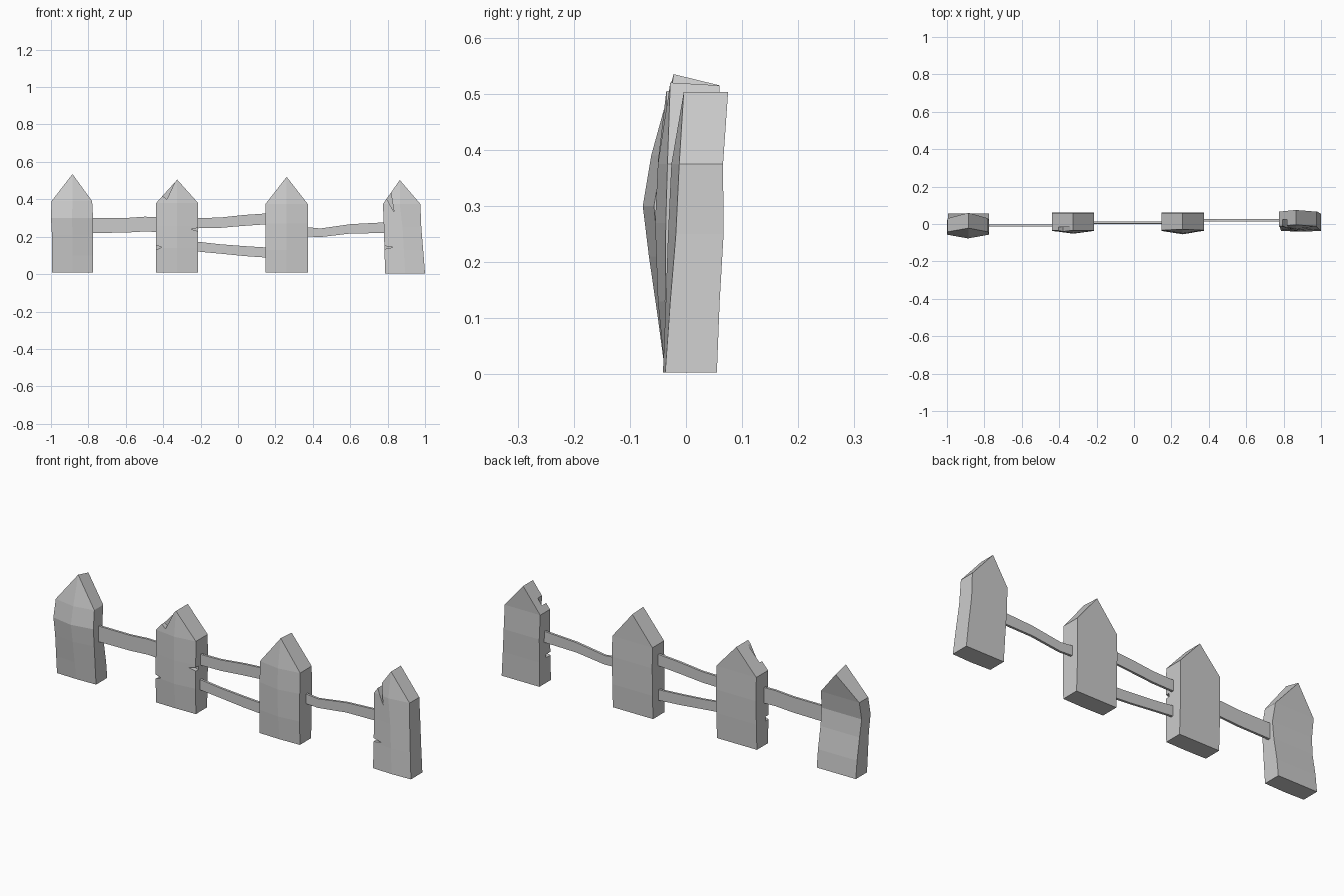
import bpy, bmesh

cube = bpy.data.objects.get("Cube")
if cube:
    bpy.data.objects.remove(cube, do_unlink=True)

stone = bpy.data.materials.new("grey_stone")
stone.use_nodes = True
COLOUR = (0.6, 0.6, 0.6, 1)
stone.diffuse_color = COLOUR
stone.node_tree.nodes["Principled BSDF"].inputs["Base Color"].default_value = COLOUR


def finish(name, bm):
    bmesh.ops.recalc_face_normals(bm, faces=bm.faces)
    mesh = bpy.data.meshes.new(name)
    bm.to_mesh(mesh)
    bm.free()
    mesh.materials.append(stone)
    obj = bpy.data.objects.new(name, mesh)
    bpy.context.collection.objects.link(obj)
    return obj


def loft(bm, rings):
    """Skin neighbouring rings with quads and return the vertex rings."""
    rows = [[bm.verts.new(p) for p in ring] for ring in rings]
    for low, high in zip(rows, rows[1:]):
        n = len(low)
        for i in range(n):
            j = (i + 1) % n
            bm.faces.new((low[i], low[j], high[j], high[i]))
    return rows


def post(name, levels, peak):
    """levels: (z, left x, right x, front y, ridge y, back y); peak: (x, z front, z back, y front, y back)."""
    bm = bmesh.new()
    px, zf, zb, yf, yb = peak
    rings = []
    for z, x0, x1, front, ridge, back in levels:
        mid = px if z > 0.3 else (x0 + x1) / 2
        rings.append([(x0, front, z), (mid, ridge, z), (x1, front, z), (x1, back, z), (x0, back, z)])
    rows = loft(bm, rings)
    bm.faces.new(rows[0])
    # Pointed cap
    lf, mf, rf, rb, lb = rows[-1]
    tip_f, tip_b = bm.verts.new((px, yf, zf)), bm.verts.new((px, yb, zb))
    for face in ((lf, mf, tip_f), (mf, rf, tip_f), (rb, lb, tip_b),
                 (rf, rb, tip_b, tip_f), (lb, lf, tip_f, tip_b)):
        bm.faces.new(face)
    return finish(name, bm)


def rail(name, y, sections, thick=0.006):
    """sections: (x, bottom z, top z)."""
    bm = bmesh.new()
    rows = loft(bm, [[(x, y - thick, a), (x, y + thick, a), (x, y + thick, b), (x, y - thick, b)]
                     for x, a, b in sections])
    bm.faces.new(rows[0])
    bm.faces.new(rows[-1])
    return finish(name, bm)


def chip(obj, triangle, depth):
    """Cut a crack, a triangle in x and z, into the front down to y = depth."""
    bm = bmesh.new()
    rows = loft(bm, [[(x, y, z) for x, z in triangle] for y in (-0.15, depth)])
    bm.faces.new(rows[0])
    bm.faces.new(rows[1])
    cutter = finish("chip_cutter", bm)
    cutter.hide_render = True
    mod = obj.modifiers.new("chip", "BOOLEAN")
    mod.operation, mod.solver, mod.object = "DIFFERENCE", "EXACT", cutter
    bpy.context.view_layer.objects.active = obj
    bpy.ops.object.modifier_apply(modifier=mod.name)
    bpy.data.objects.remove(cutter, do_unlink=True)


# Posts, from the right end to the left end
post("bent_post",
     [(0.01, -0.995, -0.775, -0.035, -0.038, 0.055), (0.1, -0.995, -0.775, -0.042, -0.05, 0.045),
      (0.21, -0.995, -0.775, -0.05, -0.066, 0.025), (0.3, -1.0, -0.775, -0.057, -0.077, 0.015),
      (0.39, -0.997, -0.78, -0.042, -0.062, 0.03)],
     (-0.885, 0.535, 0.515, -0.022, 0.06))

chipped = post("chipped_post",
               [(0.01, -0.438, -0.213, -0.035, -0.037, 0.055), (0.14, -0.438, -0.213, -0.037, -0.05, 0.06),
                (0.26, -0.438, -0.213, -0.036, -0.052, 0.062), (0.38, -0.438, -0.213, -0.035, -0.05, 0.06)],
               (-0.325, 0.505, 0.505, -0.035, 0.06))
chip(chipped, [(-0.45, 0.155), (-0.45, 0.125), (-0.405, 0.145)], -0.015)
chip(chipped, [(-0.2, 0.25), (-0.2, 0.225), (-0.25, 0.24)], -0.015)
chip(chipped, [(-0.42, 0.43), (-0.38, 0.4), (-0.32, 0.53)], -0.015)

post("straight_post",
     [(0.01, 0.147, 0.373, -0.035, -0.038, 0.055), (0.13, 0.147, 0.373, -0.037, -0.05, 0.06),
      (0.27, 0.147, 0.373, -0.036, -0.055, 0.062), (0.375, 0.147, 0.373, -0.033, -0.05, 0.06)],
     (0.26, 0.52, 0.515, -0.028, 0.06))

leaning = post("leaning_post",
               [(0.003, 0.787, 1.0, -0.037, -0.041, 0.055), (0.13, 0.783, 0.99, -0.028, -0.036, 0.06),
                (0.25, 0.78, 0.98, -0.018, -0.032, 0.067), (0.375, 0.775, 0.975, -0.012, -0.026, 0.066)],
               (0.865, 0.503, 0.503, -0.004, 0.075))
chip(leaning, [(0.76, 0.155), (0.76, 0.13), (0.83, 0.143)], 0.01)
chip(leaning, [(0.78, 0.43), (0.815, 0.45), (0.835, 0.33)], 0.025)

# Thin rails between the posts
rail("right_rail", -0.008, [(-0.79, 0.22, 0.3), (-0.6, 0.222, 0.3), (-0.5, 0.228, 0.307), (-0.42, 0.225, 0.305)])
rail("middle_upper_rail", 0.008, [(-0.23, 0.245, 0.3), (-0.1, 0.247, 0.302), (0.03, 0.258, 0.316), (0.16, 0.267, 0.325)])
rail("middle_lower_rail", 0.005, [(-0.23, 0.122, 0.175), (-0.1, 0.11, 0.16), (0.03, 0.097, 0.15), (0.16, 0.088, 0.142)])
rail("left_rail", 0.02, [(0.36, 0.202, 0.252), (0.44, 0.198, 0.244), (0.6, 0.217, 0.267), (0.79, 0.22, 0.277)])
